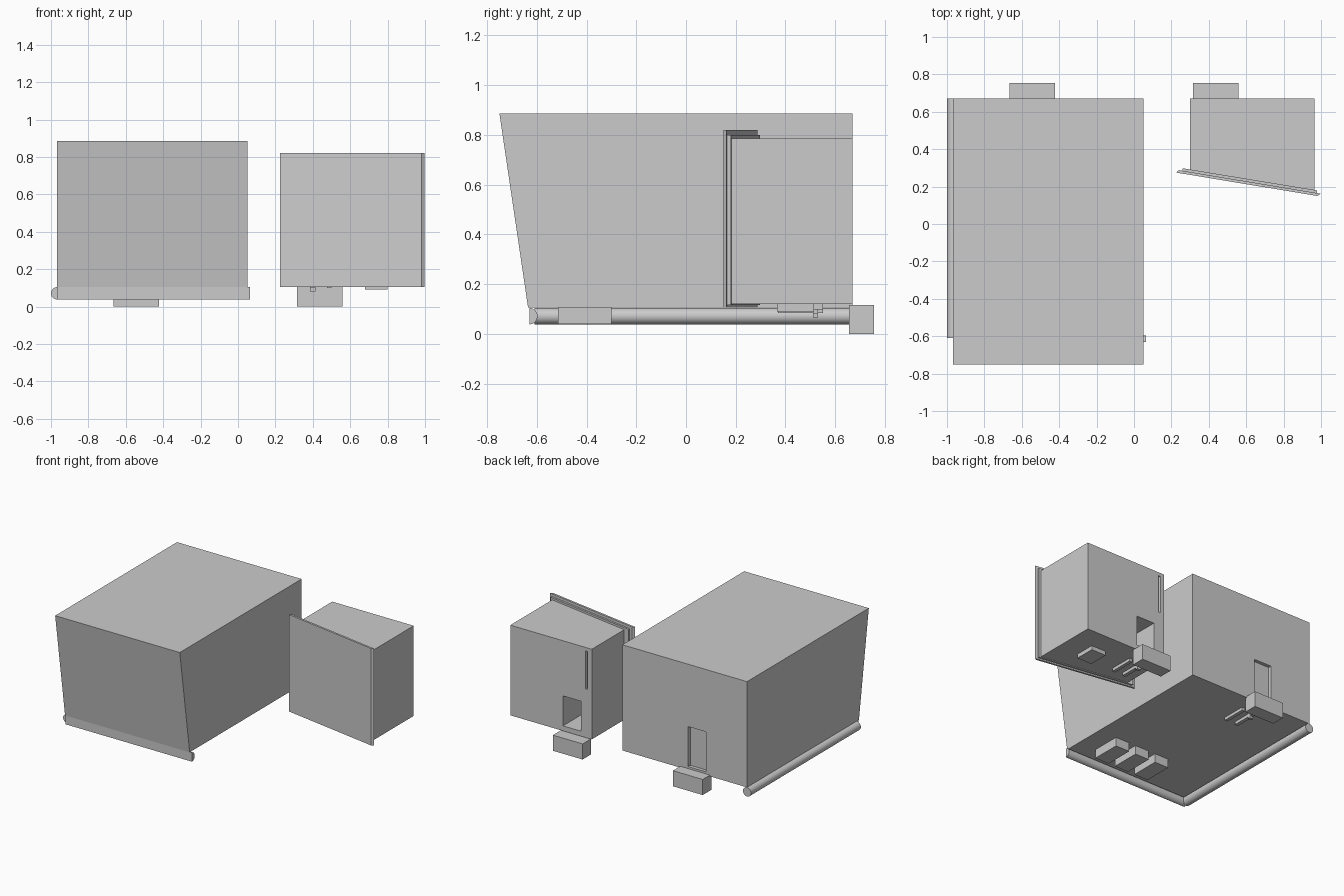
import bpy, bmesh, math

cube = bpy.data.objects.get("Cube")
if cube:
    bpy.data.objects.remove(cube, do_unlink=True)

grey = bpy.data.materials.new("plain grey")
grey.use_nodes = True
colour = (0.6, 0.6, 0.6, 1)
grey.diffuse_color = colour
grey.node_tree.nodes["Principled BSDF"].inputs["Base Color"].default_value = colour


def prism(name, axis, profile, start, end):
    """Extrude a 2D profile along one axis."""
    place = {"x": lambda p, q, a: (a, p, q),
             "y": lambda p, q, a: (p, a, q),
             "z": lambda p, q, a: (p, q, a)}[axis]
    bm = bmesh.new()
    low = [bm.verts.new(place(p, q, start)) for p, q in profile]
    high = [bm.verts.new(place(p, q, end)) for p, q in profile]
    bm.faces.new(low)
    bm.faces.new(high)
    n = len(profile)
    for i in range(n):
        j = (i + 1) % n
        bm.faces.new((low[i], low[j], high[j], high[i]))
    bmesh.ops.recalc_face_normals(bm, faces=bm.faces)
    mesh = bpy.data.meshes.new(name)
    bm.to_mesh(mesh)
    bm.free()
    mesh.materials.append(grey)
    obj = bpy.data.objects.new(name, mesh)
    bpy.context.collection.objects.link(obj)
    return obj


def box(name, x, y, z):
    return prism(name, "z", [(x[0], y[0]), (x[1], y[0]), (x[1], y[1]), (x[0], y[1])], *z)


def activate(obj):
    bpy.ops.object.select_all(action="DESELECT")
    obj.select_set(True)
    bpy.context.view_layer.objects.active = obj


def smooth(obj):
    activate(obj)
    bpy.ops.object.shade_smooth_by_angle(angle=math.radians(35))


def cut(obj, x, y, z):
    """Sink a rectangular opening into a body."""
    cutter = box("opening_cutter", x, y, z)
    cutter.hide_render = True
    mod = obj.modifiers.new("opening", "BOOLEAN")
    mod.operation = "DIFFERENCE"
    mod.solver = "EXACT"
    mod.object = cutter
    activate(obj)
    bpy.ops.object.modifier_apply(modifier=mod.name)
    bpy.data.objects.remove(cutter, do_unlink=True)


def arc(cx, cy, r, a0, a1, steps):
    angles = [math.radians(a0 + (a1 - a0) * i / steps) for i in range(steps + 1)]
    return [(cx + r * math.cos(a), cy + r * math.sin(a)) for a in angles]


BACK = 0.67

# Large body with a leaning front and a shallow rear opening
large = prism("large_body", "x",
              [(-0.635, 0.105), (BACK, 0.105), (BACK, 0.885), (-0.75, 0.885)], -0.967, 0.05)
cut(large, (-0.633, -0.487), (0.645, 0.8), (0.13, 0.425))

# Round side rail and half-round front rail
side_rail = prism("side_rail", "y", arc(-0.967, 0.071, 0.033, 0, 360, 32)[:-1], -0.61, BACK)
front_rail = prism("front_rail", "x", arc(-0.63, 0.071, 0.033, -90, 90, 16), -0.967, 0.065)
smooth(side_rail)
smooth(front_rail)

# Feet under the front of the large body
for i in range(3):
    x = -0.21 - 0.17 * i
    box(f"large_foot_{i + 1}", (x, x + 0.115), (-0.515, -0.30), (0.04, 0.106))

# Small body, its front following the slanted door
small = prism("small_body", "z",
              [(0.30, 0.28), (0.965, 0.175), (0.965, BACK), (0.30, BACK)], 0.12, 0.785)
cut(small, (0.388, 0.535), (0.35, 0.8), (0.157, 0.378))
cut(small, (0.333, 0.35), (0.63, 0.8), (0.48, 0.76))

# Slanted door and the thinner panel behind it
prism("door", "z", [(0.225, 0.275), (0.98, 0.15), (0.998, 0.162), (0.24, 0.288)], 0.105, 0.82)
prism("door_backing", "z", [(0.26, 0.284), (0.978, 0.165), (0.978, 0.18), (0.26, 0.298)],
      0.115, 0.80)

# Foot under the small body
box("small_foot", (0.68, 0.80), (0.365, 0.515), (0.09, 0.121))

# Rear blocks and the pairs of runners in front of them
for side, x, base in (("large", -0.665, 0.105), ("small", 0.315, 0.12)):
    box(f"{side}_rear_block", (x, x + 0.243), (0.655, 0.755), (0, 0.115))
    for i in range(2):
        rx = x + 0.07 + 0.09 * i
        box(f"{side}_runner_{i + 1}", (rx, rx + 0.025), (0.37, 0.55), (base - 0.022, base + 0.001))
    box(f"{side}_runner_bridge", (x + 0.07, x + 0.1), (0.51, 0.53), (base - 0.04, base))
